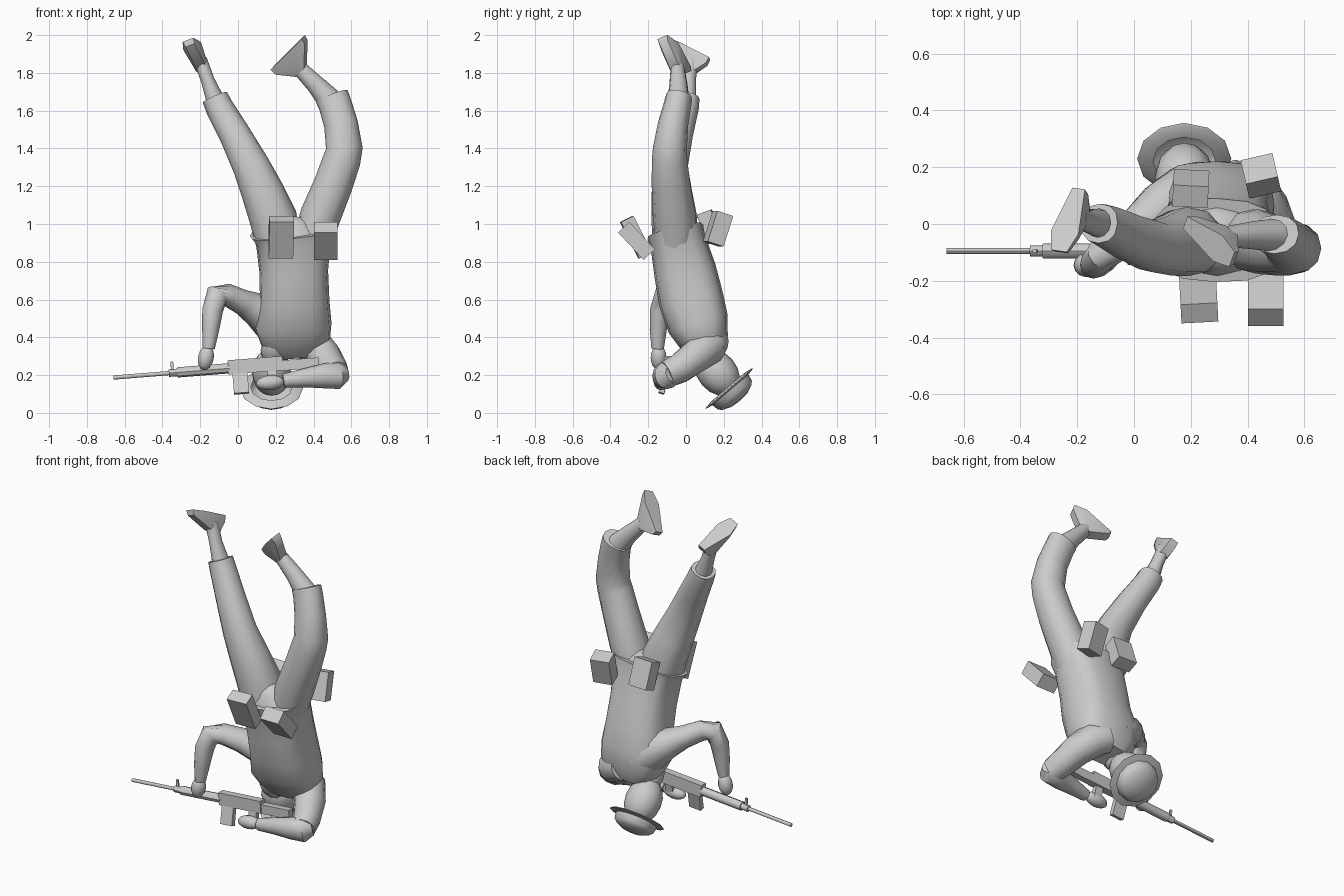
import bpy, bmesh, math
from mathutils import Vector, Matrix

if "Cube" in bpy.data.objects:
    bpy.data.objects.remove(bpy.data.objects["Cube"])

grey = bpy.data.materials.new("plain_grey")
grey.diffuse_color = (0.6, 0.6, 0.6, 1)
grey.use_nodes = True
grey.node_tree.nodes["Principled BSDF"].inputs["Base Color"].default_value = grey.diffuse_color


def finish(bm, name, smooth=True):
    bmesh.ops.recalc_face_normals(bm, faces=bm.faces)
    me = bpy.data.meshes.new(name)
    bm.to_mesh(me)
    bm.free()
    me.materials.append(grey)
    ob = bpy.data.objects.new(name, me)
    bpy.context.collection.objects.link(ob)
    if smooth:
        bpy.ops.object.select_all(action='DESELECT')
        ob.select_set(True)
        bpy.context.view_layer.objects.active = ob
        bpy.ops.object.shade_smooth_by_angle(angle=math.radians(45))
    return ob


def power(c, p):
    return math.copysign(abs(c) ** p, c)


def loft(name, rings, ref=(0, 1, 0), n=12, p=1.0):
    """Skin rings (x, y, z, radius along ref, other radius); p below 1 makes them boxier."""
    bm = bmesh.new()
    pts = [Vector(r[:3]) for r in rings]
    loops = []
    for i, r in enumerate(rings):
        t = (pts[min(i + 1, len(pts) - 1)] - pts[max(i - 1, 0)]).normalized()
        u = Vector(ref)
        u = (u - u.dot(t) * t).normalized()
        v = t.cross(u)
        loops.append([bm.verts.new(pts[i] + u * r[3] * power(math.cos(2 * math.pi * k / n), p)
                                   + v * r[4] * power(math.sin(2 * math.pi * k / n), p)) for k in range(n)])
    for a, b in zip(loops, loops[1:]):
        for k in range(n):
            bm.faces.new((a[k], a[(k + 1) % n], b[(k + 1) % n], b[k]))
    bm.faces.new(loops[0])
    bm.faces.new(loops[-1])
    return finish(bm, name)


def ball(name, loc, axis, radius, length):
    """Ellipsoid stretched along an axis."""
    bm = bmesh.new()
    rot = Vector(axis).to_track_quat('Z', 'Y').to_matrix().to_4x4()
    m = Matrix.Translation(loc) @ rot @ Matrix.Diagonal((radius, radius, length, 1))
    bmesh.ops.create_uvsphere(bm, u_segments=12, v_segments=8, radius=1, matrix=m)
    return finish(bm, name)


def box(name, loc, size, tilt=0, yaw=0, frame=Matrix()):
    bm = bmesh.new()
    m = (frame @ Matrix.Translation(loc) @ Matrix.Rotation(math.radians(yaw), 4, 'Z')
         @ Matrix.Rotation(math.radians(tilt), 4, 'X') @ Matrix.Diagonal((*size, 1)))
    bmesh.ops.create_cube(bm, size=1, matrix=m)
    return finish(bm, name, False)


def foot(name, ankle, heel, toe):
    """Wedge shoe: narrow ankle, long sole from heel to toe."""
    ankle, heel, toe = Vector(ankle), Vector(heel), Vector(toe)
    fwd = (toe - heel).normalized()
    side = fwd.cross(ankle - heel).normalized()
    up = side.cross(fwd).normalized()
    length = (toe - heel).length
    bm = bmesh.new()
    for s in (-1, 1):
        for q, w in ((heel, .024), (heel + fwd * length * .3, .036), (heel + fwd * length * .7, .052),
                     (toe, .03), (toe + up * .03 - fwd * .01, .025),
                     (heel + fwd * length * .7 + up * .04, .042), (heel + up * .035, .026),
                     (ankle + fwd * .035, .026), (ankle, .036), (ankle - fwd * .035, .026)):
            bm.verts.new(q + side * s * w)
    bmesh.ops.convex_hull(bm, input=bm.verts)
    return finish(bm, name)


# Jacket, hanging upside down from a flared hem
loft("jacket", [(.287, -.057, .96, .225, .152), (.293, -.043, .905, .198, .148),
                (.295, -.005, .75, .182, .165), (.30, .027, .60, .184, .172),
                (.29, .065, .47, .205, .163), (.308, .098, .37, .182, .128),
                (.315, .112, .305, .13, .08)], ref=(1, 0, 0), n=16, p=.72)
loft("pelvis", [(.295, -.055, .92, .18, .13), (.295, -.055, 1.0, .14, .11),
                (.30, -.055, 1.04, .05, .07)], ref=(1, 0, 0))

# Trouser legs
loft("straight_leg", [(.215, -.06, .90, .115, .12), (.187, -.062, 1.03, .122, .126),
                      (.13, -.075, 1.17, .107, .113), (.068, -.08, 1.31, .09, .098),
                      (-.02, -.045, 1.48, .083, .083), (-.10, -.005, 1.62, .074, .074),
                      (-.122, .002, 1.67, .07, .07)], p=.88)
loft("bent_leg", [(.39, -.055, .90, .105, .10), (.435, -.062, 1.04, .114, .108),
                  (.505, -.08, 1.21, .102, .103), (.55, -.087, 1.34, .094, .10),
                  (.563, -.085, 1.40, .090, .097), (.545, -.068, 1.53, .08, .09),
                  (.515, -.045, 1.63, .073, .088), (.497, -.036, 1.675, .07, .09)], p=.92)

# Shins and shoes
loft("straight_shin", [(-.11, 0, 1.63, .055, .052), (-.16, .01, 1.76, .042, .036),
                       (-.20, .025, 1.87, .04, .036)])
loft("bent_shin", [(.50, -.04, 1.64, .06, .068), (.41, -.04, 1.74, .048, .05),
                   (.32, -.045, 1.83, .036, .04)])
foot("straight_foot", (-.188, .02, 1.82), (-.195, .125, 1.875), (-.265, -.095, 1.975))
foot("bent_foot", (.335, -.045, 1.81), (.18, .005, 1.825), (.345, -.125, 1.99))

# Raised arm and its hand
loft("raised_arm", [(.24, .09, .45, .13, .11), (.18, .085, .495, .125, .12),
                    (.095, .05, .55, .098, .09), (.02, -.008, .588, .077, .067),
                    (-.06, -.068, .625, .063, .06), (-.112, -.112, .622, .06, .063),
                    (-.135, -.138, .54, .053, .055), (-.145, -.147, .44, .045, .045),
                    (-.155, -.15, .34, .033, .032)])
ball("raised_hand", (-.17, -.145, .292), (.2, 0, 1), .042, .066)

# Folded arm and its hand
loft("folded_arm", [(.33, .14, .385, .09, .09), (.405, .118, .352, .10, .10),
                    (.46, .05, .298, .09, .09), (.50, -.035, .235, .08, .08),
                    (.52, -.10, .205, .072, .07)], ref=(0, 0, 1))
loft("folded_forearm", [(.565, -.075, .21, .045, .04), (.53, -.10, .20, .074, .07),
                        (.45, -.12, .195, .065, .06), (.35, -.13, .185, .05, .048),
                        (.24, -.14, .17, .036, .034)], ref=(0, 0, 1))
ball("folded_hand", (.17, -.13, .16), (1, 0, .1), .04, .075)

# Neck and head
axis = Vector((0, .65, -.76)).normalized()
ball("neck", (.195, .07, .33), axis, .075, .11)
ball("head", (.178, .165, .215), axis, .105, .14)

# Helmet: thin flat brim and stepped crown, spun from a profile
bm = bmesh.new()
c = Vector((.177, .23, .128))
u, v = Vector((1, 0, 0)), axis.cross(Vector((1, 0, 0)))
prev = None
for r, h in ((.11, -.012), (.158, -.006), (.166, 0), (.125, .008), (.118, .045), (.10, .062), (.055, .08), (.0, .085)):
    ring = [bm.verts.new(c + axis * h + (u * math.cos(a) + v * math.sin(a)) * r)
            for a in (2 * math.pi * k / 12 for k in range(12))]
    if prev:
        for k in range(12):
            bm.faces.new((prev[k], prev[(k + 1) % 12], ring[(k + 1) % 12], ring[k]))
    prev = ring
bmesh.ops.remove_doubles(bm, verts=bm.verts, dist=1e-4)
finish(bm, "helmet")

# Belt pouches
for name, loc, size, tilt, yaw in (
        ("front_pouch_a", (.228, -.265, .93), (.13, .074, .216), 27, 3),
        ("front_pouch_b", (.465, -.262, .91), (.125, .082, .198), 43, 0),
        ("back_pouch_a", (.447, .17, .975), (.115, .09, .17), -18, 13),
        ("back_pouch_b", (.20, .125, .985), (.125, .08, .165), 20, -3)):
    box(name, loc, size, tilt, yaw)

# Rifle, laid out along its own x axis from the muzzle
gun = Matrix.Translation((-.66, -.095, .187)) @ Matrix.Rotation(-.08, 4, 'Y')


def tube(name, x0, x1, r, n=8):
    bm = bmesh.new()
    m = gun @ Matrix.Translation(((x0 + x1) / 2, 0, 0)) @ Matrix.Rotation(math.pi / 2, 4, 'Y')
    bmesh.ops.create_cone(bm, cap_ends=True, segments=n, radius1=r, radius2=r, depth=x1 - x0, matrix=m)
    finish(bm, name)


tube("barrel", 0, .5, .011)
tube("gas_block", .295, .34, .02)
tube("handguard", .34, .62, .027)
for name, loc, size, tilt in (
        ("front_sight", (.315, 0, .035), (.015, .01, .05), 0),
        ("receiver", (.755, 0, .005), (.29, .045, .075), 0),
        ("magazine", (.67, -.02, -.08), (.08, .03, .12), -15),
        ("grip", (.84, -.01, -.06), (.05, .03, .08), -10),
        ("stock", (.99, .005, -.008), (.20, .04, .055), 0)):
    box(name, loc, size, tilt, 0, gun)
